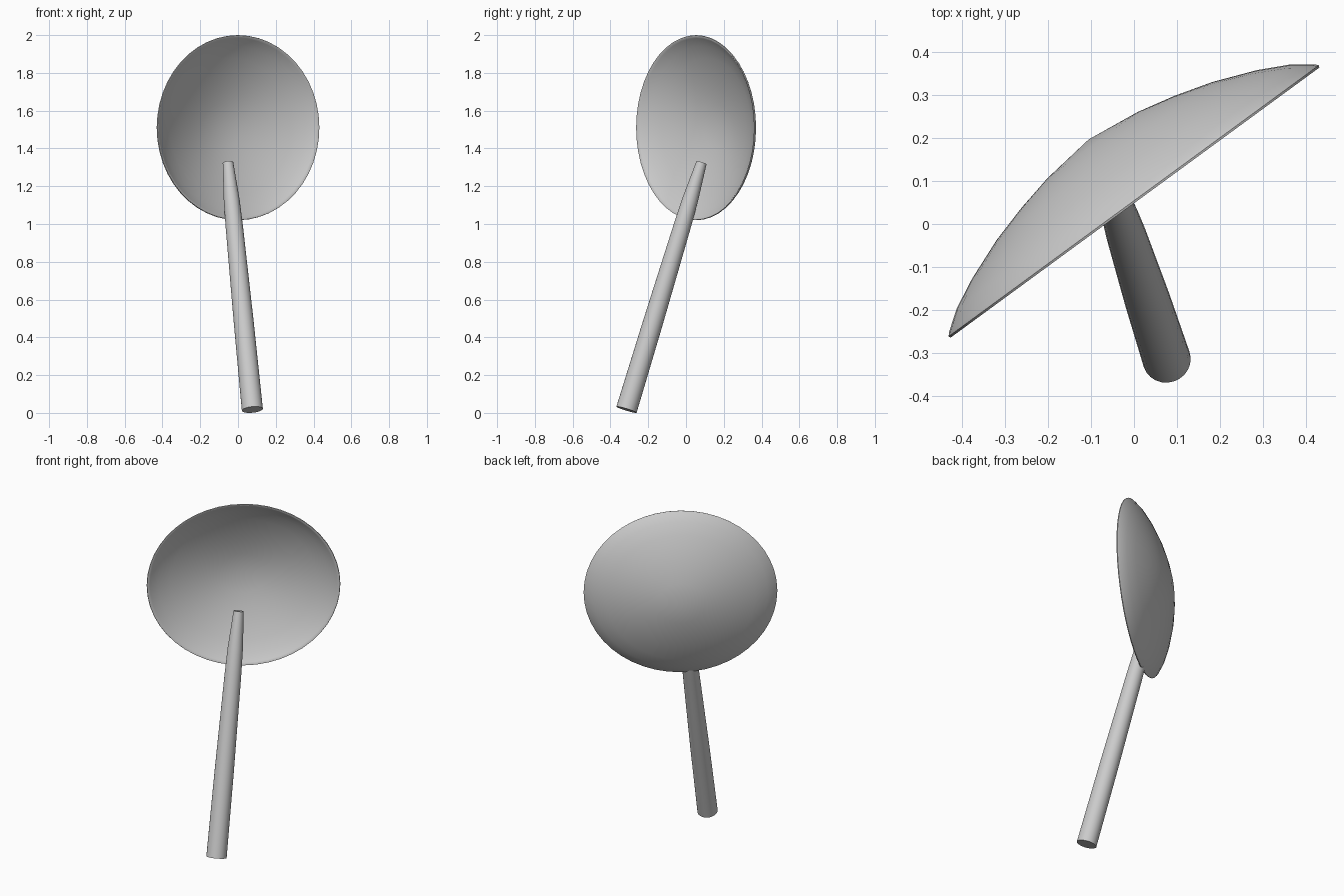
import bpy, bmesh
from math import sin, cos, pi
from mathutils import Vector, Matrix

if "Cube" in bpy.data.objects:
    bpy.data.objects.remove(bpy.data.objects["Cube"])


def lathe(name, profile, matrix, segs):
    """Spin (radius, height) points round local z; zero radius gives a pole."""
    bm = bmesh.new()
    rings = []
    for r, h in profile:
        if r == 0:
            rings.append([bm.verts.new((0, 0, h))])
        else:
            rings.append([bm.verts.new((r * cos(2 * pi * i / segs), r * sin(2 * pi * i / segs), h))
                          for i in range(segs)])
    for a, b in zip(rings, rings[1:]):
        for i in range(segs):
            j = (i + 1) % segs
            quad = [a[i % len(a)], a[j % len(a)], b[j % len(b)], b[i % len(b)]]
            bm.faces.new(list(dict.fromkeys(quad)))
    bmesh.ops.transform(bm, matrix=matrix, verts=bm.verts)
    bmesh.ops.recalc_face_normals(bm, faces=bm.faces)
    mesh = bpy.data.meshes.new(name)
    bm.to_mesh(mesh)
    bm.free()
    ob = bpy.data.objects.new(name, mesh)
    bpy.context.collection.objects.link(ob)
    bpy.ops.object.select_all(action='DESELECT')
    ob.select_set(True)
    bpy.context.view_layer.objects.active = ob
    bpy.ops.object.shade_smooth_by_angle(angle=0.8)
    return ob


def frame(origin, x, y, z):
    m = Matrix((x, y, z)).transposed().to_4x4()
    m.translation = origin
    return m


# Bowl: shallow oval dish standing upright, hollow side facing front right
outer = [(0, .178), (.13, .162), (.22, .142), (.31, .116), (.41, .077), (.48, .042), (.527, .008)]
rim = [(.533, .001), (.531, -.004), (.525, -.004)]
inner = [(.515, .004), (.47, .034), (.40, .067), (.305, .104), (.215, .130), (.13, .150), (0, .166)]
across = Vector((.807, .591, 0)).normalized()
back = Vector((-across.y, across.x, 0))
up = Vector((0, 0, .49 / .533))
lathe("bowl", outer + rim + inner, frame(Vector((0, .053, 1.51)), across, up, back), 48)

# Handle: tapered round rod leaning into the bowl
base, tip = Vector((.076, -.315, .017)), Vector((-.053, .082, 1.325))
axis = tip - base
length = axis.length
rot = axis.to_track_quat('Z', 'Y').to_matrix().to_4x4()
rod = [(0, 0), (.056, 0), (.053, .35 * length), (.046, .74 * length),
       (.042, .85 * length), (.028, length), (0, length)]
lathe("handle", rod, Matrix.Translation(base) @ rot, 24)
